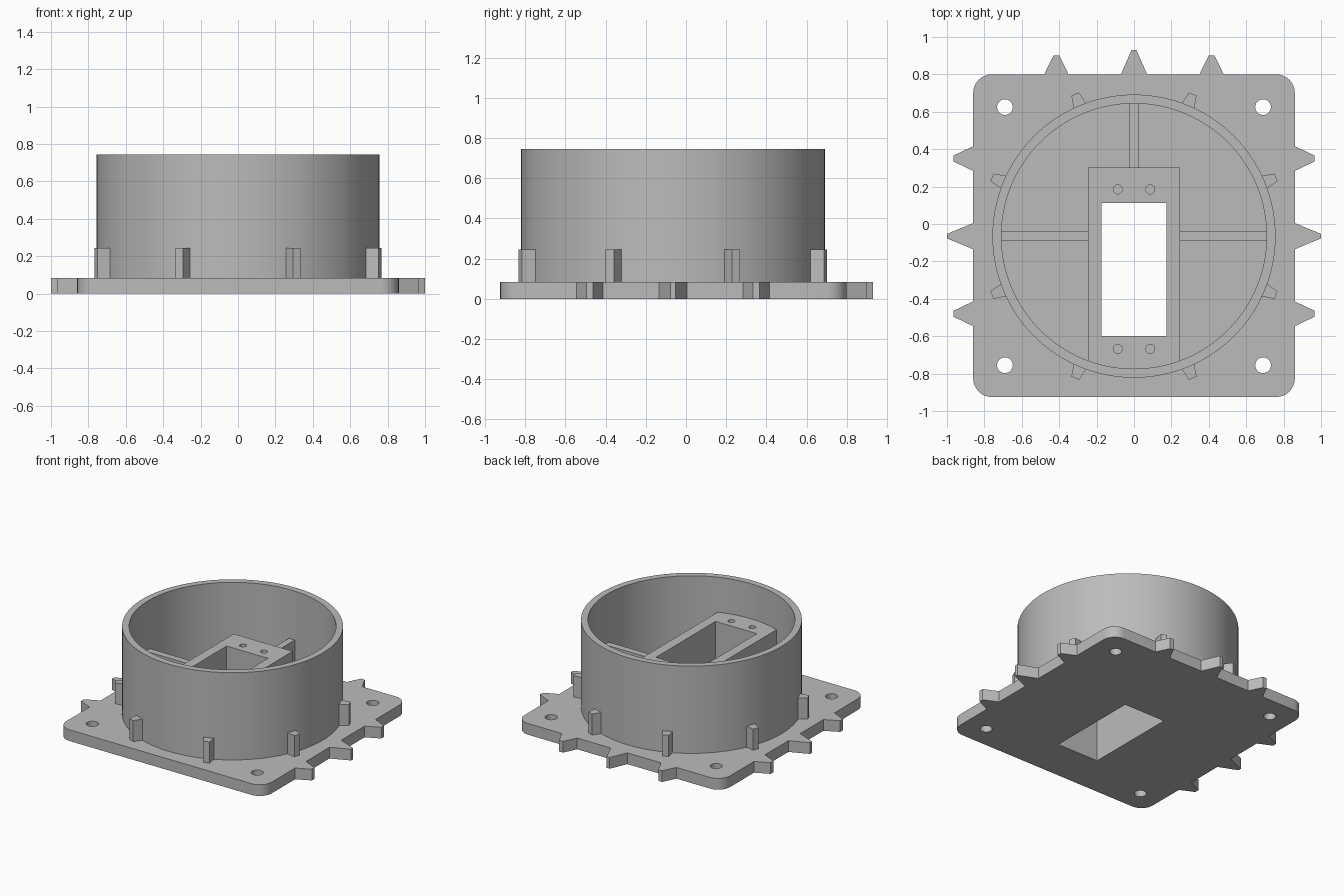
import bpy, bmesh
from math import sin, cos, pi, radians, sqrt

if "Cube" in bpy.data.objects:
    bpy.data.objects.remove(bpy.data.objects["Cube"])

CY = -0.065          # ring centre in y
PLATE_TOP = 0.085
INNER, OUTER = 0.709, 0.757

grey = bpy.data.materials.new("light grey")
grey.diffuse_color = (0.5, 0.5, 0.5, 1)
grey.use_nodes = True
grey.node_tree.nodes["Principled BSDF"].inputs["Base Color"].default_value = grey.diffuse_color


def prism(name, pts, z0, z1):
    """Extrude a counter-clockwise outline from z0 to z1."""
    bm = bmesh.new()
    face = bm.faces.new([bm.verts.new((x, y, z0)) for x, y in pts])
    top = bmesh.ops.extrude_face_region(bm, geom=[face])["geom"]
    for v in top:
        if isinstance(v, bmesh.types.BMVert):
            v.co.z = z1
    bmesh.ops.recalc_face_normals(bm, faces=bm.faces)
    mesh = bpy.data.meshes.new(name)
    bm.to_mesh(mesh)
    bm.free()
    ob = bpy.data.objects.new(name, mesh)
    bpy.context.collection.objects.link(ob)
    mesh.materials.append(grey)
    return ob


def circle(x, y, r, n):
    return [(x + r * cos(2 * pi * i / n), y + r * sin(2 * pi * i / n)) for i in range(n)]


def box(x0, x1, y0, y1):
    return [(x0, y0), (x1, y0), (x1, y1), (x0, y1)]


def cut(ob, cutters):
    """Subtract the cutters and remove them."""
    bpy.context.view_layer.objects.active = ob
    for c in cutters:
        c.hide_render = True
        mod = ob.modifiers.new("cut", "BOOLEAN")
        mod.operation, mod.solver, mod.object = "DIFFERENCE", "EXACT", c
        bpy.ops.object.modifier_apply(modifier=mod.name)
        bpy.data.objects.remove(c)


def smooth(ob):
    bpy.ops.object.select_all(action="DESELECT")
    ob.select_set(True)
    bpy.context.view_layer.objects.active = ob
    bpy.ops.object.shade_smooth_by_angle(angle=radians(30))


def corner(x, y, a0, r=0.1, n=8):
    return [(x + r * cos(a0 + pi / 2 * i / n), y + r * sin(a0 + pi / 2 * i / n))
            for i in range(n + 1)]


# Base plate outline: rounded corners with teeth on the right, back and left
X, Y0, Y1, R = 0.86, -0.925, 0.80, 0.1
side = []
for y, tip, half, tip_half in ((-0.48, 0.965, 0.066, 0.016), (CY, 1.0, 0.07, 0.012),
                               (0.35, 0.965, 0.066, 0.016)):
    side += [(X, y - half), (tip, y - tip_half), (tip, y + tip_half), (X, y + half)]
back = []
for x, tip, half, tip_half in ((0.415, 0.90, 0.065, 0.016), (0, 0.93, 0.07, 0.013),
                               (-0.415, 0.90, 0.065, 0.016)):
    back += [(x + half, Y1), (x + tip_half, tip), (x - tip_half, tip), (x - half, Y1)]
outline = (corner(X - R, Y0 + R, -pi / 2) + side + corner(X - R, Y1 - R, 0) + back
           + corner(R - X, Y1 - R, pi / 2) + [(-x, y) for x, y in reversed(side)]
           + corner(R - X, Y0 + R, pi))
plate = prism("base_plate", outline, 0, PLATE_TOP)

# Window and corner screw holes through the plate
window = box(-0.173, 0.173, -0.60, 0.112)
holes = [prism("hole_cutter", circle(sx * 0.69, y, 0.042, 32), -0.1, 0.3)
         for sx in (-1, 1) for y in (0.625, -0.755)]
cut(plate, [prism("window_cutter", window, -0.1, 0.3)] + holes)
smooth(plate)

# Round wall
wall = prism("round_wall", circle(0, CY, OUTER, 128), PLATE_TOP, 0.745)
cut(wall, [prism("bore_cutter", circle(0, CY, INNER, 128), -0.1, 1)])
smooth(wall)

# Mounting block, its front end following the wall
BX = 0.247
arc = []
for i in range(17):
    x = -BX + 2 * BX * i / 16
    arc.append((x, CY - sqrt((INNER + 0.004) ** 2 - x * x)))
block = prism("mounting_block", arc + [(BX, 0.302), (-BX, 0.302)], PLATE_TOP, 0.48)
screws = [prism("screw_cutter", circle(sx * 0.087, y, 0.024, 24), 0.2, 0.7)
          for sx in (-1, 1) for y in (0.185, -0.668)]
cut(block, [prism("window_cutter", window, -0.1, 0.7)] + screws)
smooth(block)

# Ribs joining the block to the wall
for name, rect in (("right_rib", box(BX, INNER + 0.004, CY - 0.025, CY + 0.025)),
                   ("left_rib", box(-INNER - 0.004, -BX, CY - 0.025, CY + 0.025)),
                   ("back_rib", box(-0.025, 0.025, 0.302, CY + INNER + 0.004))):
    prism(name, rect, PLATE_TOP, 0.375)

# Eight tapered lugs around the wall
for k in range(8):
    a = radians(22.5 + 45 * k)
    shape = [(0.75, -0.037), (0.822, -0.022), (0.822, 0.022), (0.75, 0.037)]
    prism("lug_%d" % (k + 1),
          [(r * cos(a) - t * sin(a), CY + r * sin(a) + t * cos(a)) for r, t in shape],
          PLATE_TOP, 0.245)
